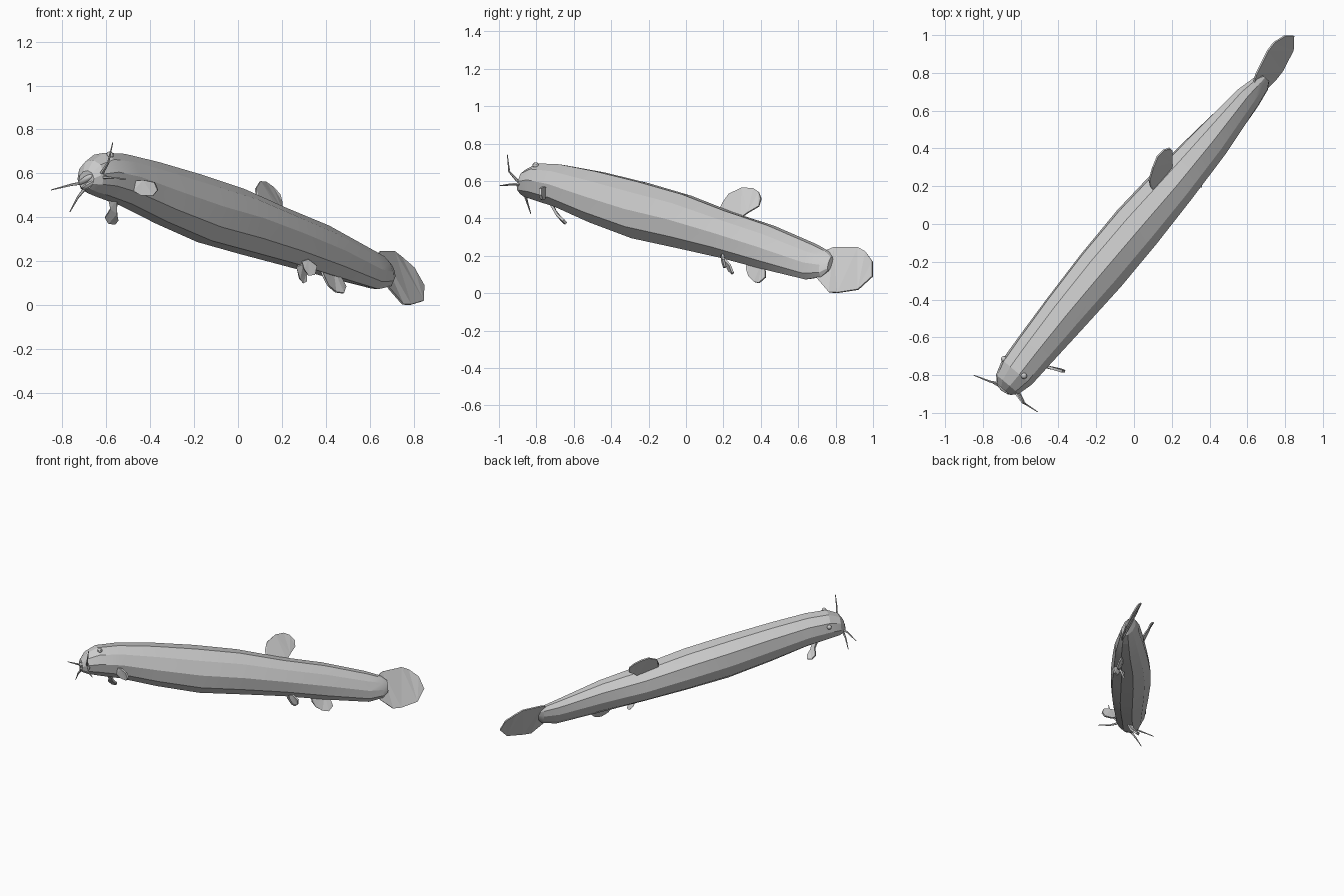
import bpy, bmesh, math
from mathutils import Vector

if "Cube" in bpy.data.objects:
    bpy.data.objects.remove(bpy.data.objects["Cube"])

grey = bpy.data.materials.new("plain grey")
grey.diffuse_color = (0.6, 0.6, 0.6, 1)
grey.use_nodes = True
grey.node_tree.nodes["Principled BSDF"].inputs["Base Color"].default_value = grey.diffuse_color

ALONG = Vector((0.643, 0.766, 0))     # horizontal body direction, head to tail
LEFT = Vector((-0.766, 0.643, 0))     # horizontal, across the body
Z = Vector((0, 0, 1))
ROLL = math.radians(26)               # the fish leans to its left
UP = Z * math.cos(ROLL) + LEFT * math.sin(ROLL)
SIDE = LEFT * math.cos(ROLL) - Z * math.sin(ROLL)


def finish(name, bm, angle=None):
    bmesh.ops.recalc_face_normals(bm, faces=bm.faces)
    me = bpy.data.meshes.new(name)
    bm.to_mesh(me)
    bm.free()
    me.materials.append(grey)
    ob = bpy.data.objects.new(name, me)
    bpy.context.collection.objects.link(ob)
    if angle:
        bpy.ops.object.select_all(action='DESELECT')
        ob.select_set(True)
        bpy.context.view_layer.objects.active = ob
        bpy.ops.object.shade_smooth_by_angle(angle=math.radians(angle))
    return ob


def loft(name, rings, angle=None):
    """Skin a list of rings of points and cap both ends."""
    bm = bmesh.new()
    loops = [[bm.verts.new(p) for p in r] for r in rings]
    n = len(loops[0])
    for a, b in zip(loops, loops[1:]):
        for i in range(n):
            j = (i + 1) % n
            bm.faces.new((a[i], a[j], b[j], b[i]))
    bm.faces.new(loops[0])
    bm.faces.new(loops[-1])
    return finish(name, bm, angle)


def ring(c, u, v, a, b, n):
    return [c + u * a * math.cos(2 * math.pi * i / n) + v * b * math.sin(2 * math.pi * i / n)
            for i in range(n)]


def fin(name, pts, thick=0.009):
    bm = bmesh.new()
    bm.faces.new([bm.verts.new(p) for p in pts])
    bmesh.ops.triangulate(bm, faces=bm.faces[:])
    ob = finish(name, bm)
    m = ob.modifiers.new("thickness", 'SOLIDIFY')
    m.thickness, m.offset = thick, 0


def barbel(name, pts, r=0.009):
    pts = [Vector(p) for p in pts]
    d = (pts[-1] - pts[0]).normalized()
    u = d.orthogonal().normalized()
    v = d.cross(u)
    rings = []
    for k, p in enumerate(pts):
        s = r * (1 - 0.75 * k / (len(pts) - 1))
        rings.append(ring(p, u, v, s, s, 5))
    loft(name, rings)


def ball(name, c, scale, seg=8):
    bm = bmesh.new()
    bmesh.ops.create_uvsphere(bm, u_segments=seg, v_segments=6, radius=1)
    for v in bm.verts:
        v.co = c + SIDE * v.co.x * scale[0] + ALONG * v.co.y * scale[1] + UP * v.co.z * scale[2]
    finish(name, bm, 40)


# body sections: along, across, height, half width, half depth
sections = [
    (-1.115, -.035, .570, .045, .042), (-1.08, -.032, .585, .078, .075),
    (-1.00, -.030, .592, .100, .103), (-.85, -.027, .572, .107, .121),
    (-.60, -.025, .512, .118, .147), (-.30, -.024, .441, .130, .162),
    (0.00, -.022, .382, .132, .153), (.30, -.026, .312, .119, .133),
    (.60, -.033, .245, .094, .126), (.90, -.033, .168, .059, .104),
    (1.00, -.037, .156, .040, .076), (1.04, -.040, .158, .015, .040)]
loft("body", [ring(ALONG * p + LEFT * h + Z * z, UP, SIDE, b * 1.01, a * 1.03, 10)
              for p, h, z, a, b in sections], 18)

# eyes and lips
head = ALONG * -0.99 + LEFT * -0.03 + Z * 0.592
for name, sgn in (("left_eye", 1), ("right_eye", -1)):
    t = math.radians(50)
    ball(name, head + UP * 0.1 * math.cos(t) + SIDE * sgn * 0.1 * math.sin(t), (.017,) * 3)
mouth = ALONG * -1.105 + LEFT * -0.035 + Z * 0.562
ball("upper_lip", mouth + UP * 0.012, (.055, .022, .016))
ball("lower_lip", mouth - UP * 0.018, (.046, .020, .014))

# whisker-like feelers around the mouth
barbel("left_barbel", [(-.69, -.85, .56), (-.76, -.835, .548), (-.85, -.80, .525)])
barbel("right_barbel", [(-.61, -.895, .583), (-.58, -.95, .58), (-.51, -.995, .575)])
barbel("upper_barbel", [(-.62, -.90, .60), (-.59, -.945, .65), (-.57, -.955, .74)])
barbel("lower_barbel", [(-.69, -.865, .54), (-.73, -.85, .49), (-.765, -.83, .425)])

# tail and median fins
fin("tail_fin", [(.63, .73, .22), (.645, .79, .245), (.71, .92, .245), (.74, .96, .222),
                 (.80, .997, .17), (.845, .997, .09), (.842, .92, .02), (.785, .81, .003),
                 (.75, .765, .005), (.685, .70, .08)])
fin("dorsal_fin", [(.11, .17, .43), (.085, .20, .485), (.08, .23, .53), (.10, .30, .563),
                   (.125, .36, .56), (.155, .39, .54), (.19, .402, .505), (.20, .39, .465),
                   (.20, .33, .43), (.20, .29, .40)])
fin("anal_fin", [(.37, .33, .18), (.39, .32, .13), (.41, .335, .09), (.445, .365, .06),
                 (.48, .39, .055), (.49, .425, .085), (.475, .425, .115), (.43, .41, .17)])

# paired fins
fin("right_pectoral_fin", [(-.50, -.745, .55), (-.475, -.75, .565), (-.43, -.765, .57),
                           (-.38, -.78, .56), (-.365, -.78, .525), (-.385, -.772, .50),
                           (-.44, -.76, .50), (-.475, -.755, .52)], .014)
fin("left_pectoral_fin", [(-.59, -.72, .49), (-.55, -.73, .49), (-.55, -.69, .42),
                          (-.545, -.655, .39), (-.56, -.64, .372), (-.59, -.65, .375),
                          (-.605, -.67, .40), (-.58, -.70, .44)], .014)
fin("right_pelvic_fin", [(.29, .19, .20), (.32, .195, .21), (.36, .20, .18), (.35, .21, .14),
                         (.32, .205, .135), (.30, .195, .165)], .012)
fin("left_pelvic_fin", [(.265, .205, .175), (.295, .20, .19), (.31, .235, .15), (.312, .25, .11),
                        (.295, .25, .102), (.28, .23, .12)], .012)
